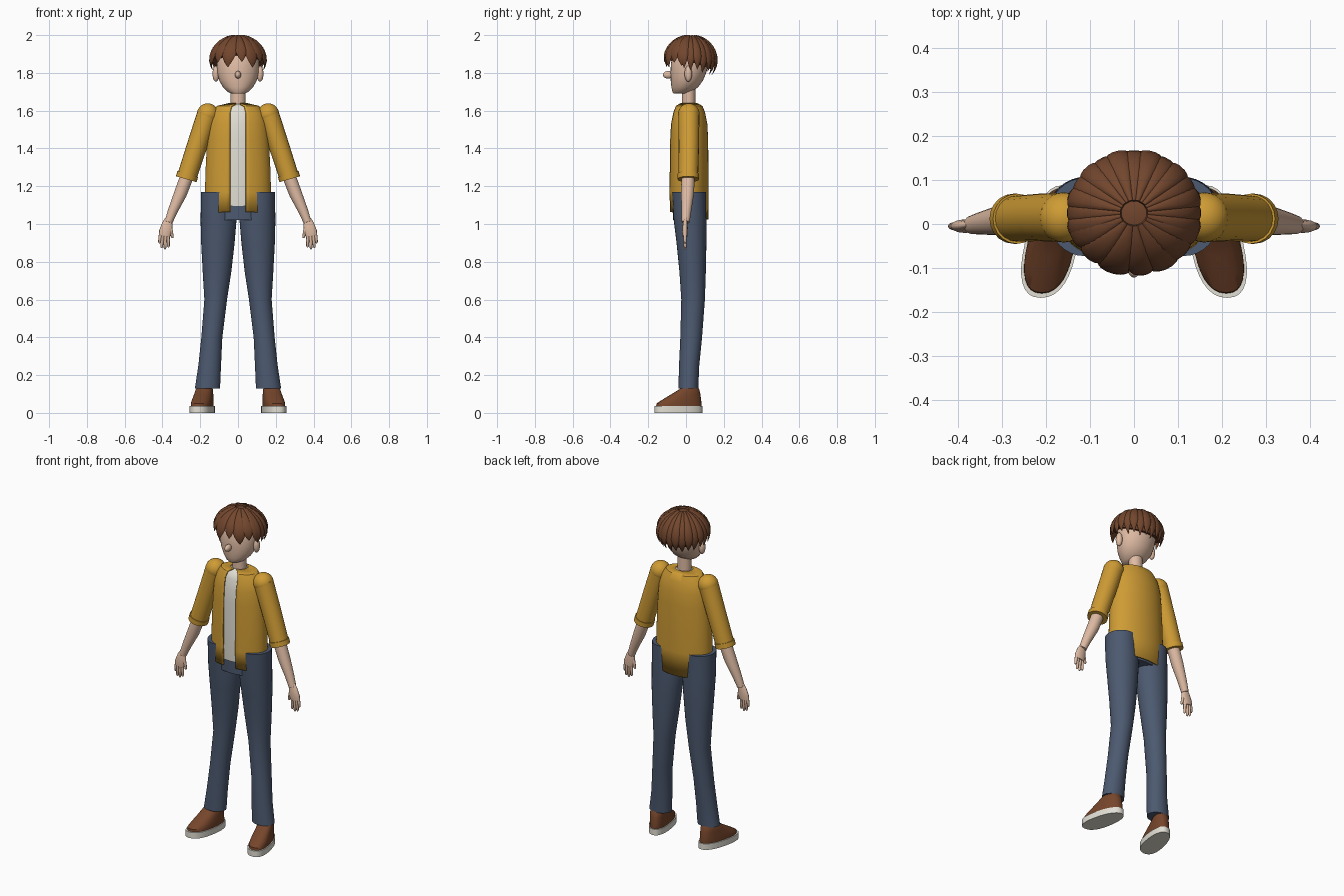
import bpy, bmesh, math
from mathutils import Vector

if "Cube" in bpy.data.objects:
    bpy.data.objects.remove(bpy.data.objects["Cube"])


def material(name, rgb):
    m = bpy.data.materials.new(name)
    m.diffuse_color = (*rgb, 1)
    m.use_nodes = True
    m.node_tree.nodes["Principled BSDF"].inputs["Base Color"].default_value = m.diffuse_color
    return m


SKIN = material("skin", (0.74, 0.50, 0.37))
HAIR = material("brown hair", (0.17, 0.062, 0.027))
GOLD = material("mustard cloth", (0.62, 0.33, 0.035))
WHITE = material("off white", (0.76, 0.74, 0.66))
NAVY = material("navy denim", (0.072, 0.10, 0.16))
LEATHER = material("brown leather", (0.18, 0.06, 0.024))


def finish(name, bm, mat, angle=40):
    bmesh.ops.recalc_face_normals(bm, faces=bm.faces)
    me = bpy.data.meshes.new(name)
    bm.to_mesh(me)
    bm.free()
    me.materials.append(mat)
    ob = bpy.data.objects.new(name, me)
    bpy.context.collection.objects.link(ob)
    bpy.ops.object.select_all(action='DESELECT')
    ob.select_set(True)
    bpy.context.view_layer.objects.active = ob
    bpy.ops.object.shade_smooth_by_angle(angle=math.radians(angle))
    return ob


def loft(name, rings, mat, closed=True, caps=True):
    """Skin a list of equal-length point rings."""
    bm = bmesh.new()
    rows = [[bm.verts.new(p) for p in r] for r in rings]
    n = len(rows[0])
    for a, b in zip(rows, rows[1:]):
        for i in range(n if closed else n - 1):
            j = (i + 1) % n
            bm.faces.new((a[i], a[j], b[j], b[i]))
    if caps:
        bm.faces.new(rows[0])
        bm.faces.new(rows[-1])
    return finish(name, bm, mat)


def oval(z, x0, x1, y0, y1, n=32):
    """Horizontal oval filling the given extents."""
    cx, cy, rx, ry = (x0 + x1) / 2, (y0 + y1) / 2, (x1 - x0) / 2, (y1 - y0) / 2
    return [(cx + rx * math.cos(2 * math.pi * i / n),
             cy + ry * math.sin(2 * math.pi * i / n), z) for i in range(n)]


def tube(name, path, radii, mat, flat=1.0, n=20):
    """Tube along a path in a vertical plane; flat scales its depth."""
    pts = [Vector(p) for p in path]
    rings = []
    for k, p in enumerate(pts):
        d = (pts[min(k + 1, len(pts) - 1)] - pts[max(k - 1, 0)]).normalized()
        u = d.cross(Vector((0, 1, 0))).normalized()
        v = d.cross(u)
        rings.append([p + radii[k] * (u * math.cos(t) + v * math.sin(t) * flat)
                      for t in (2 * math.pi * i / n for i in range(n))])
    return loft(name, rings, mat)


def ball(name, c, r, mat):
    bm = bmesh.new()
    bmesh.ops.create_uvsphere(bm, u_segments=24, v_segments=14, radius=1)
    for v in bm.verts:
        v.co = Vector((c[i] + v.co[i] * r[i] for i in range(3)))
    return finish(name, bm, mat)


# Head, neck and nose
head = [(1.69, .035, -.065, .005), (1.70, .055, -.072, .03), (1.725, .08, -.077, .065),
        (1.76, .10, -.081, .09), (1.80, .11, -.082, .107), (1.85, .113, -.08, .12),
        (1.90, .108, -.065, .125), (1.95, .08, -.04, .10)]
loft("head", [oval(z, -r, r, a, b) for z, r, a, b in head], SKIN)
loft("neck", [oval(z, -.04, .04, -.022, .05) for z in (1.58, 1.75)], SKIN)
ball("nose", (0, -.095, 1.79), (.016, .027, .02), SKIN)

# Hair cap, cut on a slope that drops to the back
HC, HR = Vector((0, .025, 1.868)), Vector((.137, .128, .122))
bm = bmesh.new()
bmesh.ops.create_uvsphere(bm, u_segments=32, v_segments=24, radius=1)
for v in bm.verts:
    v.co = HC + v.co * HR
bmesh.ops.bisect_plane(bm, geom=bm.verts[:] + bm.edges[:] + bm.faces[:], plane_co=(0, 0, 1.868),
                       plane_no=(0, .36, 1), clear_inner=True)
bmesh.ops.holes_fill(bm, edges=[e for e in bm.edges if e.is_boundary])
finish("hair_cap", bm, HAIR)


def lock(name, az, end, half, swirl=0.0, lift=1.0):
    """Tapered lock running from the crown over the cap; az 0 is the front."""
    rings = []
    for k in range(11):
        s = k / 10
        phi = math.radians(12 + (end - 12) * s)
        w = half * min(1, 2.6 * (1 - s) ** 0.8 + .03)
        ring = []
        for i in range(10):
            t = 2 * math.pi * i / 10
            a = az + swirl * s + w * math.cos(t)
            h = lift * (1.045 + .035 * s) + (.05 * min(1, 4 * (1 - s) + .1)) * math.sin(t)
            d = Vector((math.sin(phi) * math.sin(a), -math.sin(phi) * math.cos(a), math.cos(phi)))
            ring.append(HC + d * HR * h)
        rings.append(ring)
    loft(name, rings, HAIR)


# Locks around the sides and back, then the fringe
for i in range(15):
    az = math.radians(75 + 210 * i / 14)
    back = -math.cos(az)
    lock("hair_lock", az, 108 + 14 * max(0, back) + (5 if i % 2 else 0), .17, 0, 1.0 if i % 2 else 1.02)
for deg, end, half, swirl in ((-62, 100, .24, -.1), (-40, 96, .25, -.1), (-16, 106, .27, -.1),
                              (5, 94, .22, .05), (26, 107, .25, .1), (46, 96, .25, .1), (64, 103, .2, .1)):
    lock("fringe_lock", math.radians(deg), end, half, swirl, 1.02)

# Shirt
torso = [(1.045, .172, .103), (1.17, .175, .105), (1.30, .171, .104), (1.45, .163, .102),
         (1.53, .155, .098), (1.59, .138, .086), (1.625, .112, .072), (1.64, .05, .045)]
loft("shirt", [oval(max(z, 1.10) - .004, -r + .012, r - .012, .015 - d + .01, .015 + d - .01)
               for z, r, d in torso], WHITE)

# Open jacket, longer at the back
rings = []
for k, (z, rx, ry) in enumerate(torso):
    gap = math.asin((.01 if k == 7 else .034 if k == 6 else .042) / rx)
    ring = []
    for i in range(49):
        t = gap + (2 * math.pi - 2 * gap) * i / 48
        drop = .02 * math.cos(t) if k == 0 else 0
        ring.append((rx * math.sin(t), .015 - ry * math.cos(t), z + drop))
    rings.append(ring)
jacket = loft("jacket", rings, GOLD, closed=False, caps=False)
sol = jacket.modifiers.new("thickness", 'SOLIDIFY')
sol.thickness = .008
sol.offset = -1

# Hips joining the trouser legs
loft("trouser_hips", [oval(z, -.15, .15, -.07, .1) for z in (1.02, 1.13)], NAVY)

leg = [(1.17, .03, .195, -.073, .105), (1.02, .008, .198, -.065, .108), (.9, .018, .195, -.05, .108),
       (.75, .035, .187, -.035, .105), (.6, .058, .178, -.025, .1), (.4, .083, .194, -.03, .085),
       (.25, .09, .21, -.037, .07), (.13, .095, .228, -.04, .065)]
upper = [(.035, -.158, .082, .054), (.05, -.156, .082, .054), (.07, -.125, .08, .052),
         (.10, -.075, .076, .047), (.125, -.035, .07, .043), (.14, -.02, .06, .036)]


def foot_ring(s, z, y0, y1, w, n=32):
    """Shoe outline, splayed outward toward the toe."""
    pts = []
    for i in range(n):
        t = 2 * math.pi * i / n
        c, q = math.cos(t), math.sin(t)
        y = (y0 + y1) / 2 + (y1 - y0) / 2 * math.copysign(abs(c) ** .85, c)
        x = .18 - .19 * y + w * math.copysign(abs(q) ** .85, q) * (1 - .1 * c)
        pts.append((s * x, y, z))
    return pts


for s, side in ((1, "left"), (-1, "right")):
    ball(side + "_ear", (s * .117, .012, 1.795), (.018, .02, .042), SKIN)

    # Trouser leg and shoe
    loft(side + "_trouser_leg", [oval(z, min(s * a, s * b), max(s * a, s * b), c, d)
                                 for z, a, b, c, d in leg], NAVY)
    loft(side + "_shoe", [foot_ring(s, *r) for r in upper], LEATHER)
    loft(side + "_sole", [foot_ring(s, z, -.168, .088, .06) for z in (0, .036)], WHITE)

    # Sleeve with rounded shoulder and cuff
    ball(side + "_shoulder", (s * .16, .015, 1.582), (.057, .057, .057), GOLD)
    tube(side + "_sleeve", [(s * .16, .015, 1.585), (s * .215, .015, 1.42), (s * .272, .012, 1.245)],
         [.056, .054, .052], GOLD)
    tube(side + "_cuff", [(s * .266, .012, 1.265), (s * .274, .012, 1.237)], [.057, .057], GOLD)

    # Forearm, palm and fingers
    tube(side + "_forearm", [(s * .26, .012, 1.28), (s * .305, .008, 1.16), (s * .345, .002, 1.07),
                             (s * .368, -.002, 1.01)], [.036, .034, .026, .021], SKIN)
    tube(side + "_palm", [(s * .365, -.002, 1.03), (s * .374, -.004, 1.0), (s * .384, -.005, .96),
                          (s * .388, -.005, .935)], [.019, .028, .034, .028], SKIN, flat=.45)
    for (x0, z0), (x1, z1) in (((.408, .96), (.417, .898)), ((.398, .945), (.405, .872)),
                               ((.384, .945), (.387, .866)), ((.37, .945), (.368, .876)),
                               ((.358, .985), (.346, .925))):
        path = [(s * (x0 + (x1 - x0) * f), -.005, z0 + (z1 - z0) * f) for f in (0, .5, .9, 1)]
        tube(side + "_finger", path, [.009, .0085, .007, .003], SKIN, n=10)
